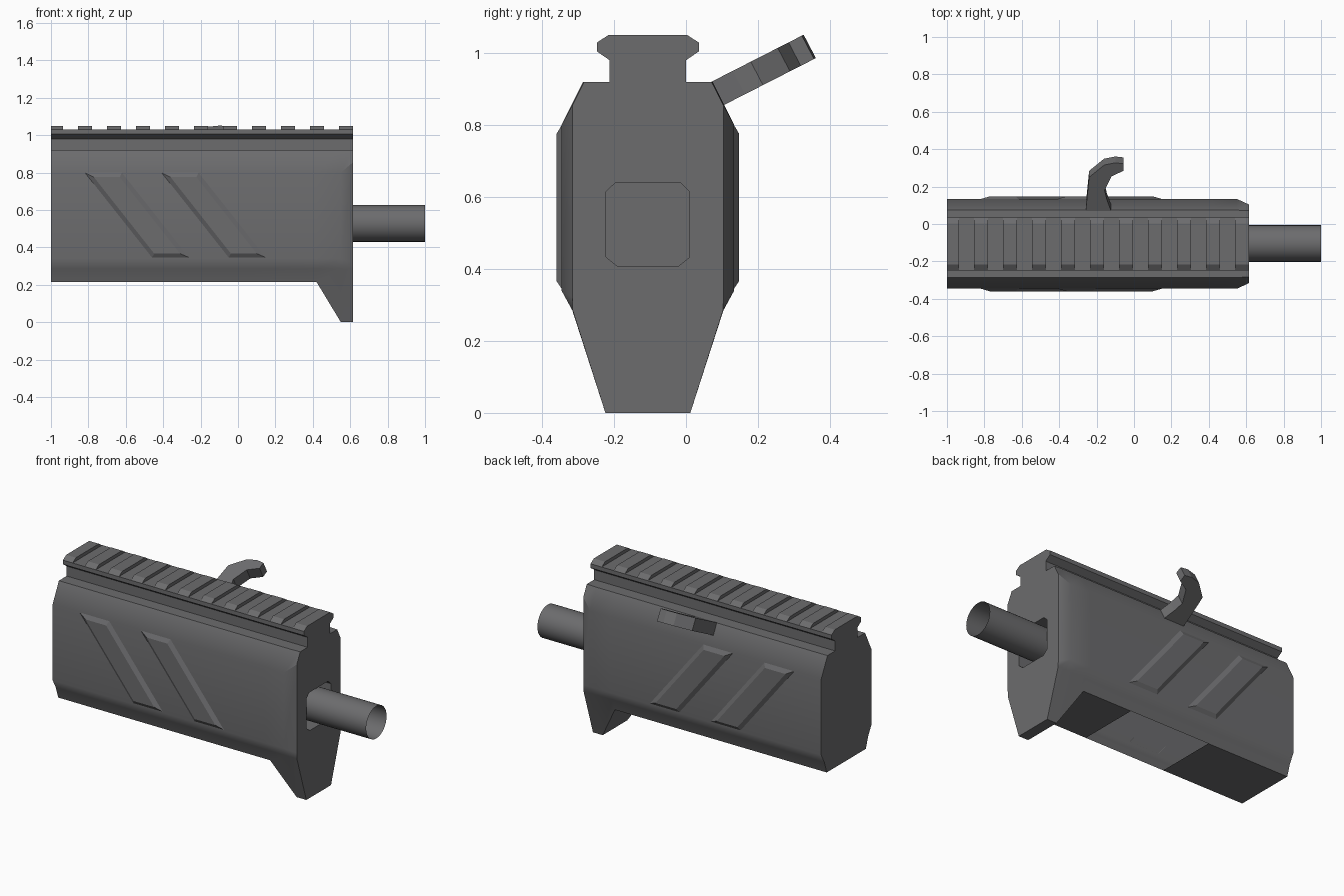
import bpy, bmesh, math
from mathutils import Vector

cube = bpy.data.objects.get("Cube")
if cube:
    bpy.data.objects.remove(cube, do_unlink=True)

CY = -0.106            # centre line of the body in y
BACK, FRONT = -1.0, 0.615

grey = bpy.data.materials.new("dark_grey")
grey.use_nodes = True
colour = (0.15, 0.15, 0.155, 1)
grey.diffuse_color = colour
grey.node_tree.nodes["Principled BSDF"].inputs["Base Color"].default_value = colour


def finish(name, bm, smooth=None):
    bmesh.ops.recalc_face_normals(bm, faces=bm.faces)
    me = bpy.data.meshes.new(name)
    bm.to_mesh(me)
    bm.free()
    me.materials.append(grey)
    ob = bpy.data.objects.new(name, me)
    bpy.context.collection.objects.link(ob)
    if smooth:
        me.shade_smooth()
        me.set_sharp_from_angle(angle=math.radians(smooth))
        mod = ob.modifiers.new("weighted", 'WEIGHTED_NORMAL')
        mod.keep_sharp = True
    return ob


def mirrored(half):
    """Closed (y, z) outline from its +y half, listed top to bottom."""
    return [(CY + w, z) for w, z in half] + [(CY - w, z) for w, z in reversed(half)]


def ring(bm, x, outline):
    return [bm.verts.new((x, y, z)) for y, z in outline]


def bridge(bm, a, b, skip=()):
    n = len(a)
    for i in range(n):
        if i not in skip:
            j = (i + 1) % n
            bm.faces.new((a[i], a[j], b[j], b[i]))


def solid(bm, a, b):
    bridge(bm, a, b)
    bm.faces.new(a)
    bm.faces.new(b)


# Hollow body shell, with a foot at the front and an opening underneath
upper = [(0.18, 0.92), (0.24, 0.80), (0.24, 0.34), (0.21, 0.285)]
main = mirrored(upper + [(0.187, 0.215)])
foot = mirrored(upper + [(0.118, 0.0)])
nose = mirrored([(0.177, 0.92), (0.21, 0.855), (0.21, 0.32), (0.209, 0.285), (0.118, 0.0)])
bm = bmesh.new()
stations = [(BACK, main), (-0.45, main), (0.09, main), (0.42, main), (0.55, foot), (FRONT, nose)]
rings = [ring(bm, x, o) for x, o in stations]
for k, (a, b) in enumerate(zip(rings, rings[1:])):
    bridge(bm, a, b, skip=(4,) if k == 1 else ())
bm.faces.new(rings[0])

# Eight-sided socket in the front face
socket = mirrored([(0.09, 0.64), (0.116, 0.615), (0.116, 0.433), (0.085, 0.408)])
mouth = ring(bm, FRONT, socket)
floor = ring(bm, 0.5, socket)
bridge(bm, mouth, floor)
bm.faces.new(floor)
rim = [bm.edges.get((loop[i - 1], loop[i])) for loop in (rings[-1], mouth) for i in range(len(loop))]
bmesh.ops.triangle_fill(bm, edges=rim, use_beauty=True, normal=(1, 0, 0))
finish("body_shell", bm, smooth=32)

# Open barrel tube
bm = bmesh.new()
circle = [(CY + 0.002 + 0.098 * math.cos(t), 0.528 + 0.098 * math.sin(t))
          for t in (math.tau * i / 32 for i in range(32))]
bridge(bm, ring(bm, 0.5, circle), ring(bm, 1.0, circle))
finish("barrel_tube", bm, smooth=30)

# Top rail with its row of teeth
bm = bmesh.new()
rail = mirrored([(0.142, 1.03), (0.142, 1.005), (0.106, 0.98), (0.106, 0.915)])
solid(bm, ring(bm, BACK, rail), ring(bm, FRONT, rail))
finish("top_rail", bm)

bm = bmesh.new()
tooth = mirrored([(0.11, 1.05), (0.142, 1.029)])
for k in range(11):
    end = FRONT - 0.155 * k
    start = max(end - 0.075, BACK)
    solid(bm, ring(bm, start, tooth), ring(bm, end, tooth))
finish("rail_teeth", bm)

# Raised slanted panels on both sides
bm = bmesh.new()
outer = [(-0.82, 0.80), (-0.62, 0.80), (-0.26, 0.345), (-0.46, 0.345)]
inner = [(-0.77, 0.775), (-0.632, 0.775), (-0.31, 0.367), (-0.448, 0.367)]
for side in (-1, 1):
    for shift in (0, 0.41):
        low = [bm.verts.new((x + shift, CY + side * 0.2395, z)) for x, z in outer]
        high = [bm.verts.new((x + shift, CY + side * 0.254, z)) for x, z in inner]
        bridge(bm, low, high)
        bm.faces.new(high)
finish("side_panels", bm)

# Hooked charging lever, rising outward from the back shoulder
bm = bmesh.new()
hook = [(-0.26, 0.05), (-0.24, 0.25), (-0.16, 0.315), (-0.10, 0.327), (-0.055, 0.322),
        (-0.055, 0.285), (-0.12, 0.255), (-0.157, 0.18), (-0.145, 0.13), (-0.115, 0.05)]
top = [bm.verts.new((x, y, 0.92 + (y - 0.07) * 0.51)) for x, y in hook]
drop = Vector((0, 0.034, -0.065))
solid(bm, top, [bm.verts.new(v.co + drop) for v in top])
finish("charging_lever", bm)
